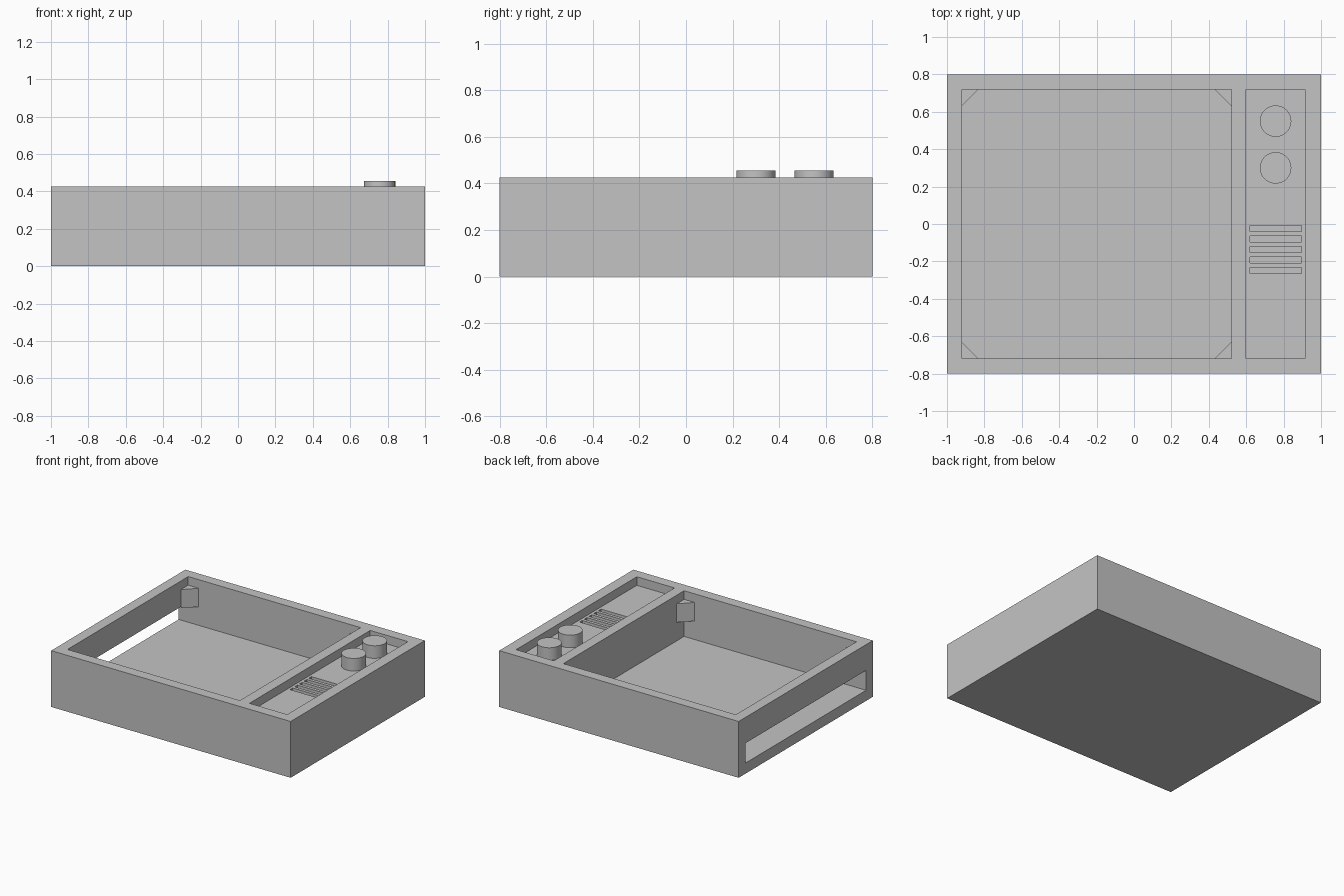
import bpy
import bmesh
import math
from mathutils import Matrix, Vector

cube = bpy.data.objects.get("Cube")
if cube:
    bpy.data.objects.remove(cube, do_unlink=True)

grey = bpy.data.materials.new("plain grey")
grey.use_nodes = True
tone = (0.55, 0.55, 0.55, 1)
grey.diffuse_color = tone
grey.node_tree.nodes["Principled BSDF"].inputs["Base Color"].default_value = tone

TOP = 0.425      # rim of the housing
FLOOR = 0.08     # inside floor
LEDGE = 0.36     # control panel surface and bracket tops


def finish(name, bm):
    bmesh.ops.recalc_face_normals(bm, faces=bm.faces)
    mesh = bpy.data.meshes.new(name)
    bm.to_mesh(mesh)
    bm.free()
    mesh.materials.append(grey)
    obj = bpy.data.objects.new(name, mesh)
    bpy.context.collection.objects.link(obj)
    return obj


def box(name, low, high):
    low, high = Vector(low), Vector(high)
    bm = bmesh.new()
    bmesh.ops.create_cube(bm, size=1)
    bmesh.ops.scale(bm, vec=high - low, verts=bm.verts)
    bmesh.ops.translate(bm, vec=(low + high) / 2, verts=bm.verts)
    return finish(name, bm)


def carve(target, cutters):
    for cutter in cutters:
        cutter.hide_render = True
        mod = target.modifiers.new("cut", "BOOLEAN")
        mod.operation = "DIFFERENCE"
        mod.solver = "EXACT"
        mod.object = cutter
    graph = bpy.context.evaluated_depsgraph_get()
    carved = bpy.data.meshes.new_from_object(target.evaluated_get(graph))
    target.modifiers.clear()
    target.data = carved
    for cutter in cutters:
        bpy.data.objects.remove(cutter, do_unlink=True)


# Housing with screen well, panel recess, side opening and speaker slots
housing = box("housing", (-1, -0.8, 0), (1, 0.8, TOP))
cutters = [
    box("well_cutter", (-0.92, -0.72, FLOOR), (0.52, 0.72, 1)),
    box("panel_cutter", (0.6, -0.72, LEDGE), (0.915, 0.72, 1)),
    box("side_cutter", (-1.2, -0.72, FLOOR), (-0.5, 0.72, 0.23)),
]
for i in range(5):
    y = -0.025 - i * 0.056
    cutters.append(box("slot_cutter", (0.62, y - 0.016, LEDGE - 0.05),
                       (0.895, y + 0.016, LEDGE + 0.02)))
carve(housing, cutters)


# Triangular brackets in the corners of the well
def bracket(name, x, y, sx, sy):
    leg = 0.088
    bm = bmesh.new()
    corners = [(x, y), (x - sx * leg, y), (x, y - sy * leg)]
    face = bm.faces.new([bm.verts.new((px, py, 0.22)) for px, py in corners])
    grown = bmesh.ops.extrude_face_region(bm, geom=[face])["geom"]
    bmesh.ops.translate(bm, vec=(0, 0, LEDGE - 0.22),
                        verts=[v for v in grown if isinstance(v, bmesh.types.BMVert)])
    finish(name, bm)


for side, x, sx in (("right", -0.92, -1), ("left", 0.52, 1)):
    for end, sy in (("front", -1), ("back", 1)):
        bracket(f"{end}_{side}_bracket", x, sy * 0.72, sx, sy)

# Round control knobs
for name, y in (("upper_knob", 0.55), ("lower_knob", 0.3)):
    bm = bmesh.new()
    bmesh.ops.create_cone(bm, cap_ends=True, segments=48, radius1=0.084, radius2=0.084,
                          depth=0.455 - LEDGE,
                          matrix=Matrix.Translation((0.757, y, (0.455 + LEDGE) / 2)))
    knob = finish(name, bm)
    bpy.ops.object.select_all(action="DESELECT")
    knob.select_set(True)
    bpy.context.view_layer.objects.active = knob
    bpy.ops.object.shade_smooth_by_angle(angle=math.radians(30))
